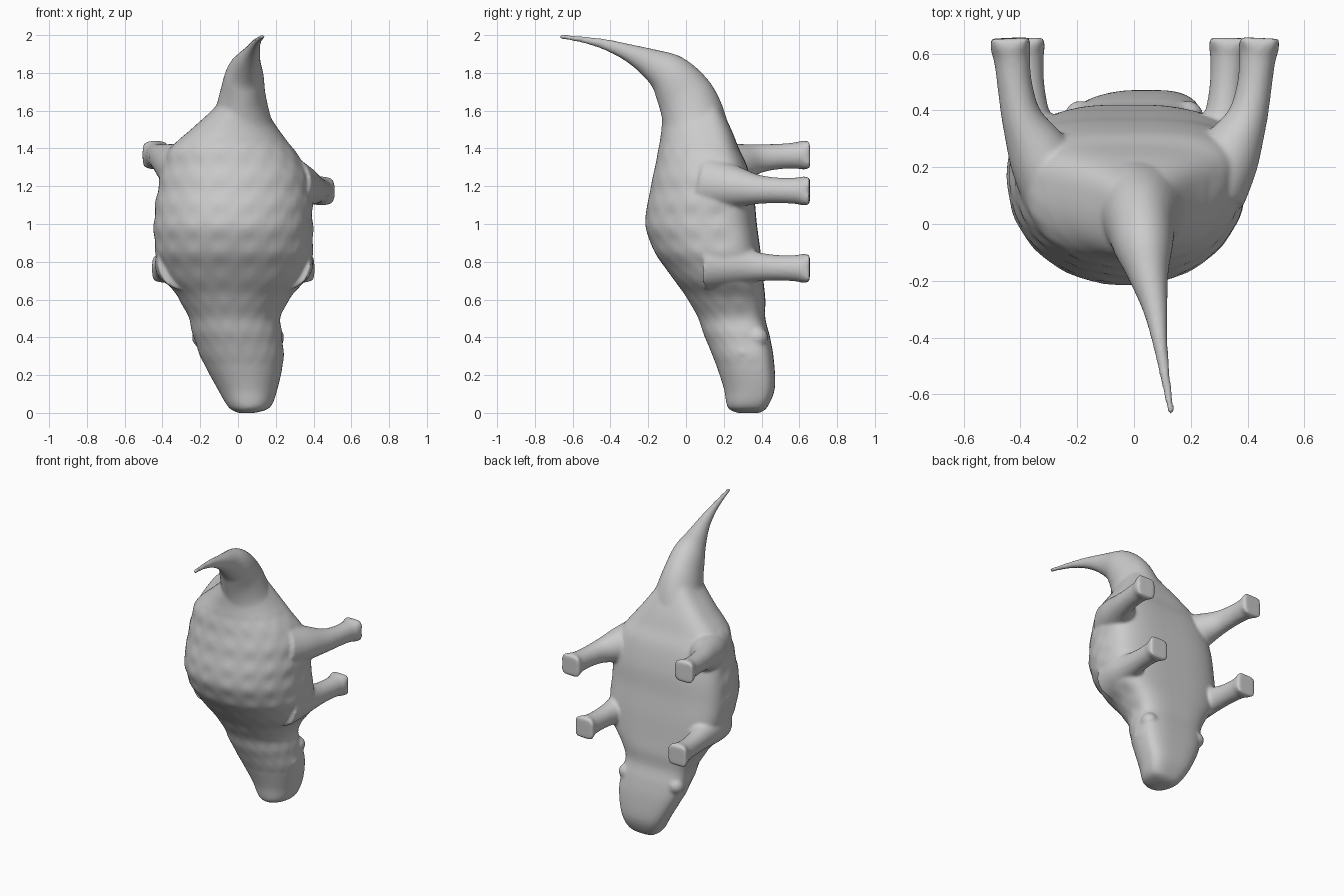
import bpy, bmesh, math
from mathutils import Vector

if "Cube" in bpy.data.objects:
    bpy.data.objects.remove(bpy.data.objects["Cube"])

bm = bmesh.new()


def smooth_rows(rows, n):
    """Catmull-Rom interpolation between rows of numbers."""
    out = []
    for i in range(len(rows) - 1):
        a, b, c, d = (rows[max(0, min(len(rows) - 1, k))] for k in (i - 1, i, i + 1, i + 2))
        for s in range(n):
            t = s / n
            out.append([0.5 * (2 * q + (r - p) * t + (2 * p - 5 * q + 4 * r - u) * t * t
                               + (3 * q - p - 3 * r + u) * t ** 3)
                        for p, q, r, u in zip(a, b, c, d)])
    return out + [list(rows[-1])]


def skin(rings):
    """Close a stack of point rings into a capped tube."""
    vs = [[bm.verts.new(p) for p in r] for r in rings]
    n = len(vs[0])
    for a, b in zip(vs, vs[1:]):
        for i in range(n):
            bm.faces.new((a[i], a[(i + 1) % n], b[(i + 1) % n], b[i]))
    bm.faces.new(vs[0][::-1])
    bm.faces.new(vs[-1])


def tube(rows, steps=5, n=28, toes=0.0):
    """Rows: x, y, z, half width, half thickness; toes star-shapes the far end."""
    rows = smooth_rows(rows, steps)
    pts = [Vector(r[:3]) for r in rows]
    rings = []
    for i, r in enumerate(rows):
        t = (pts[min(i + 1, len(pts) - 1)] - pts[max(i - 1, 0)]).normalized()
        side = Vector((1, 0, 0))
        side = (side - t * side.dot(t)).normalized()
        up = t.cross(side)
        f = max(0, (i / (len(rows) - 1) - 0.75) * 4)
        ring = []
        for k in range(n):
            a = math.tau * k / n
            m = 1 + toes * f * math.cos(4 * a + math.pi)
            ring.append(pts[i] + side * (r[3] * m * math.cos(a)) + up * (r[4] * m * math.sin(a)))
        rings.append(ring)
    skin(rings)


def bump(x, y, z, r):
    res = bmesh.ops.create_icosphere(bm, subdivisions=3, radius=r)
    bmesh.ops.translate(bm, verts=res["verts"], vec=(x, y, z))


# Head and body: z, x min, x max, y front, y back
body = [
    (0.00, -0.00, 0.09, 0.27, 0.39),
    (0.03, -0.05, 0.17, 0.22, 0.43),
    (0.13, -0.11, 0.21, 0.20, 0.47),
    (0.28, -0.19, 0.24, 0.15, 0.465),
    (0.40, -0.235, 0.235, 0.10, 0.445),
    (0.50, -0.26, 0.225, 0.065, 0.42),
    (0.60, -0.31, 0.27, 0.01, 0.42),
    (0.70, -0.38, 0.35, -0.06, 0.41),
    (0.85, -0.435, 0.395, -0.165, 0.395),
    (1.00, -0.445, 0.395, -0.215, 0.375),
    (1.15, -0.43, 0.39, -0.195, 0.36),
    (1.30, -0.40, 0.355, -0.165, 0.325),
    (1.40, -0.36, 0.29, -0.145, 0.28),
    (1.50, -0.25, 0.215, -0.13, 0.24),
    (1.60, -0.14, 0.15, -0.125, 0.19),
    (1.67, -0.08, 0.11, -0.11, 0.15),
]
rings = []
for z, x0, x1, yf, yb in smooth_rows(body, 6):
    cx, hw = (x0 + x1) / 2, (x1 - x0) / 2
    cy = yf + 0.64 * (yb - yf)
    ring = []
    for k in range(64):
        a = math.tau * k / 64
        c, s = math.cos(a), math.sin(a)
        e = 0.95 if s < 0 else 0.62          # domed shell, flat belly
        hy = cy - yf if s < 0 else yb - cy
        m = 1.0
        if s < 0.1 and 0.25 < z < 1.45:      # rows of shell scutes
            m += 0.011 * math.sin(math.tau * z / 0.135) * (0.6 + 0.6 * math.cos(18 * a))
        ring.append((cx + hw * m * math.copysign(abs(c) ** e, c),
                     cy + hy * m * math.copysign(abs(s) ** e, s), z))
    rings.append(ring)
skin(rings)

# Curved, pointed tail
tube([(0.0, 0.06, 1.45, 0.25, 0.18), (0.02, 0.035, 1.58, 0.155, 0.165),
      (0.025, -0.01, 1.685, 0.122, 0.15), (0.035, -0.085, 1.785, 0.102, 0.12),
      (0.052, -0.185, 1.85, 0.07, 0.08), (0.075, -0.30, 1.905, 0.044, 0.048),
      (0.092, -0.42, 1.948, 0.027, 0.03), (0.11, -0.54, 1.975, 0.018, 0.018),
      (0.132, -0.67, 1.993, 0.012, 0.012)])

# Legs: side, hip x, hip z, foot x, foot z
for sx, hx, hz, fx, fz in ((1, 0.27, 1.21, 0.44, 1.175), (-1, 0.27, 1.28, 0.435, 1.365),
                           (1, 0.26, 0.80, 0.335, 0.765), (-1, 0.30, 0.80, 0.385, 0.765)):
    def at(f, y, w, h):
        return (sx * (hx + (fx - hx) * f), y, hz + (fz - hz) * f, w, h)
    tube([at(0, 0.12, 0.13, 0.15), at(0.4, 0.25, 0.11, 0.115), at(0.75, 0.37, 0.073, 0.08),
          at(0.9, 0.48, 0.062, 0.068), at(0.97, 0.58, 0.064, 0.07),
          at(1, 0.625, 0.074, 0.08), at(1.01, 0.655, 0.076, 0.08)], toes=0.14)

# Brow and cheek bumps
for x, y, z, r in ((0.215, 0.30, 0.32, 0.03), (-0.175, 0.30, 0.32, 0.03),
                   (0.19, 0.38, 0.40, 0.055), (-0.19, 0.38, 0.40, 0.055)):
    bump(x, y, z, r)

bmesh.ops.recalc_face_normals(bm, faces=bm.faces)
mesh = bpy.data.meshes.new("creature_body")
bm.to_mesh(mesh)
bm.free()
obj = bpy.data.objects.new("creature_body", mesh)
bpy.context.collection.objects.link(obj)

# Fuse everything into one soft skin
rm = obj.modifiers.new("fuse", 'REMESH')
rm.mode = 'VOXEL'
rm.voxel_size = 0.01
rm.use_smooth_shade = True
sm = obj.modifiers.new("soften", 'SMOOTH')
sm.factor = 0.5
sm.iterations = 8
